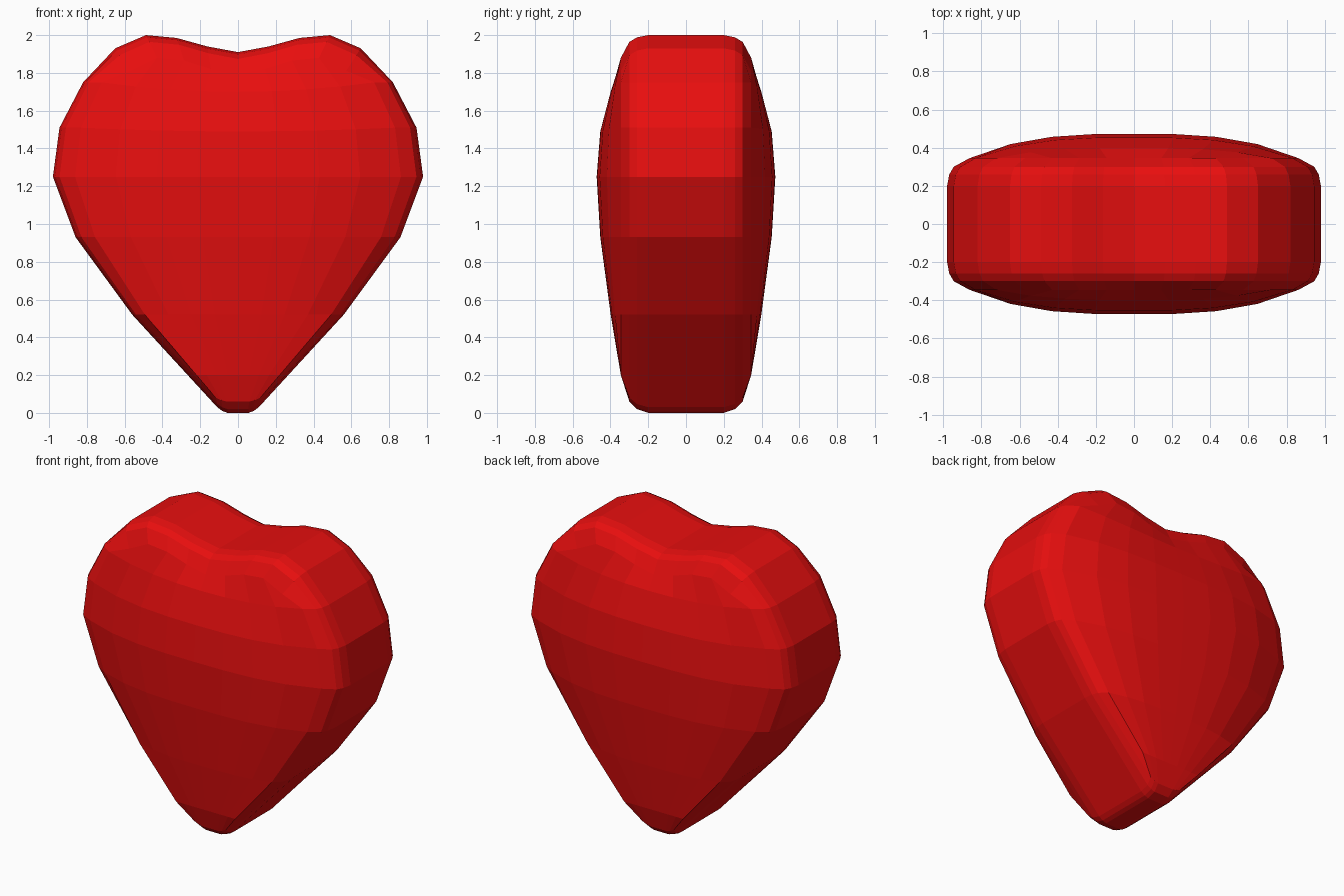
import bpy, bmesh

cube = bpy.data.objects.get("Cube")
if cube:
    bpy.data.objects.remove(cube, do_unlink=True)

red = bpy.data.materials.new("heart red")
red.use_nodes = True
colour = (0.8, 0.0045, 0.0045, 1)
red.diffuse_color = colour
red.node_tree.nodes["Principled BSDF"].inputs["Base Color"].default_value = colour

# Rows from top to bottom: half width, edge height, bulge, drop at the centre
ROWS = [(0.65, 1.93, 0, 0), (0.82, 1.75, 0.42, 0.05), (0.945, 1.51, 0.85, 0.02),
        (0.98, 1.25, 1, 0), (0.86, 0.93, 0.85, 0), (0.56, 0.52, 0.42, 0),
        (0.11, 0.03, 0, 0)]
TOP = [1.91, 1.94, 1.985, 2.0, 1.93]      # lobe heights from centre to corner
BOTTOM = [0, 0, 0, 0.01, 0.03]            # rounded tip
COLS, LAST = 8, len(ROWS) - 1
# Rim rounding: inset amount and half thickness
RIM = [(0, 0.2), (0.1, 0.26), (0.3, 0.3), (1, 0.345)]


def place(col, row, inset):
    """Point of the heart outline grid, drawn in from the silhouette."""
    step = col - COLS // 2
    u = step / (COLS // 2)
    width, z, bulge, drop = ROWS[row]
    if row == 0:
        z = TOP[abs(step)] - 0.12 * inset
    elif row == LAST:
        z = BOTTOM[abs(step)] * (1 - inset) + 0.2 * inset
        width += 0.14 * inset ** 2
    else:
        z -= drop * (1 - u * u)
    return width * (1 - 0.12 * inset) * u, z, bulge * (1 - abs(u) ** 3)


# Boundary of the grid, walked once round
border = ([(c, 0) for c in range(COLS)] + [(COLS, r) for r in range(LAST)]
          + [(c, LAST) for c in range(COLS, 0, -1)]
          + [(0, r) for r in range(LAST, 0, -1)])

bm = bmesh.new()


def bridge(a, b):
    for i in range(len(a)):
        j = (i + 1) % len(a)
        bm.faces.new((a[i], a[j], b[j], b[i]))


def half(side):
    """Rounded rim and puffed face; returns the outermost ring."""
    rings = []
    for inset, depth in RIM:
        ring = []
        for c, r in border:
            x, z, _ = place(c, r, inset)
            ring.append(bm.verts.new((x, side * depth, z)))
        rings.append(ring)
    for a, b in zip(rings, rings[1:]):
        bridge(a, b)
    grid = dict(zip(border, rings[-1]))
    for r in range(1, LAST):
        for c in range(1, COLS):
            x, z, bulge = place(c, r, 1)
            grid[c, r] = bm.verts.new((x, side * (0.345 + 0.128 * bulge), z))
    for r in range(LAST):
        for c in range(COLS):
            bm.faces.new((grid[c, r], grid[c + 1, r], grid[c + 1, r + 1], grid[c, r + 1]))
    return rings[0]


# Front and back halves joined by the side band
bridge(half(-1), half(1))
bmesh.ops.recalc_face_normals(bm, faces=bm.faces)

mesh = bpy.data.meshes.new("heart")
bm.to_mesh(mesh)
bm.free()
mesh.materials.append(red)
heart = bpy.data.objects.new("heart", mesh)
bpy.context.collection.objects.link(heart)
